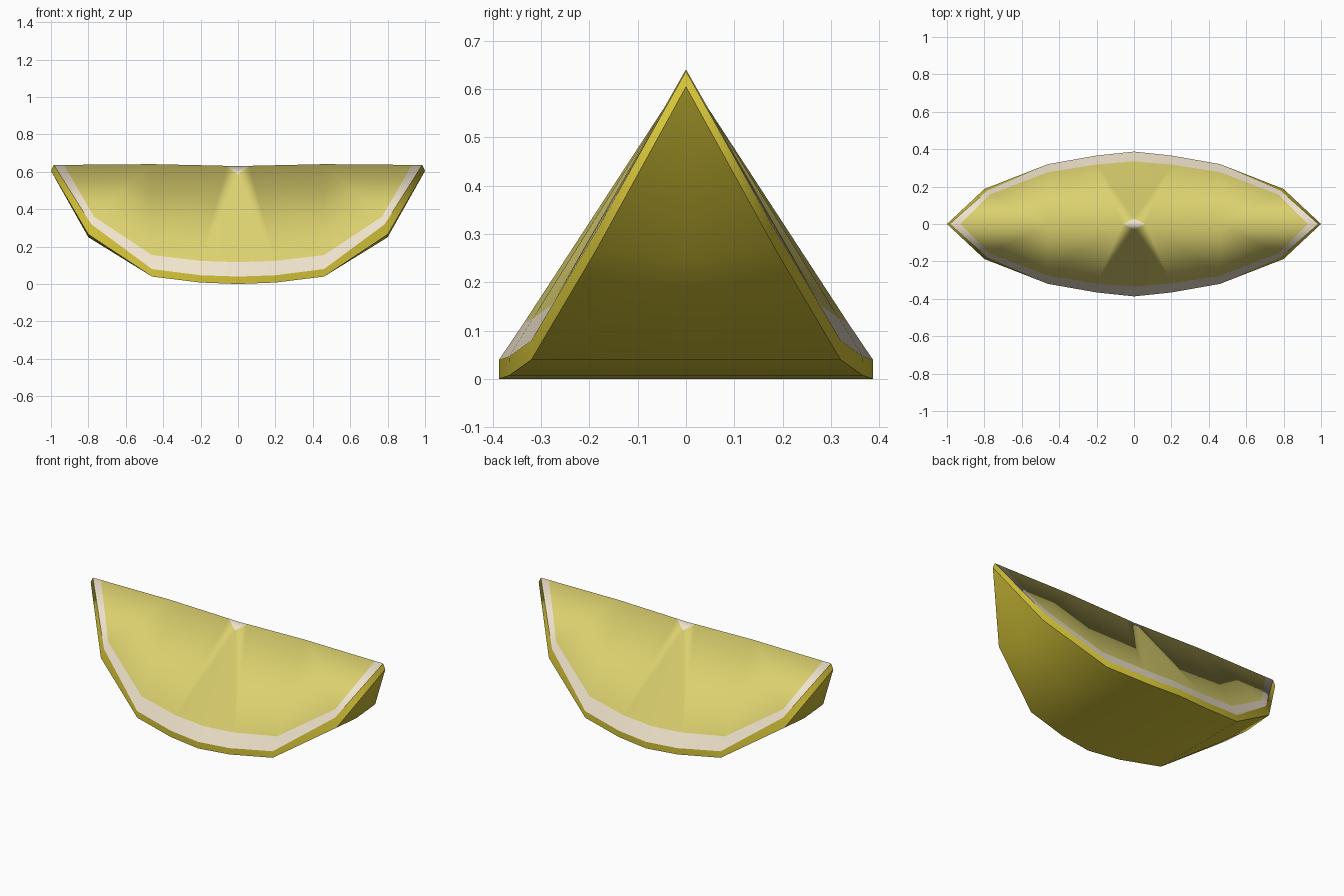
import bpy, bmesh, math

if "Cube" in bpy.data.objects:
    bpy.data.objects.remove(bpy.data.objects["Cube"])


def make_part(name, color, strips):
    """Quarter surface (x>=0, y>=0) from pairs of lower/upper rows, mirrored in x and y."""
    bm = bmesh.new()
    verts = {}

    def vert(p):
        if p not in verts:
            verts[p] = bm.verts.new(p)
        return verts[p]

    for low, up in strips:
        for i in range(len(low) - 1):
            corners = list(dict.fromkeys((low[i + 1], low[i], up[i], up[i + 1])))
            if len(corners) > 2:
                bm.faces.new([vert(p) for p in corners])
    mesh = bpy.data.meshes.new(name)
    bm.to_mesh(mesh)
    bm.free()
    obj = bpy.data.objects.new(name, mesh)
    bpy.context.collection.objects.link(obj)

    mat = bpy.data.materials.new(name + "_color")
    mat.diffuse_color = (*color, 1)
    mat.use_nodes = True
    mat.node_tree.nodes["Principled BSDF"].inputs["Base Color"].default_value = mat.diffuse_color
    mesh.materials.append(mat)

    bpy.ops.object.select_all(action='DESELECT')
    obj.select_set(True)
    bpy.context.view_layer.objects.active = obj
    bpy.ops.object.shade_smooth_by_angle(angle=math.radians(30))
    mirror = obj.modifiers.new("mirror", 'MIRROR')
    mirror.use_axis = (True, True, False)
    return obj


# Rows running from the middle of the wedge to its tip
belly = [(0, 0, 0), (.2, 0, .008), (.46, 0, .04), (.8, 0, .25), (1, 0, .605)]
rind_low = [(0, .387, 0), (.2, .365, .008), (.46, .32, .04), (.8, .187, .265), (1, 0, .605)]
rind_top = [(0, .387, .04), (.2, .366, .047), (.46, .32, .08), (.785, .178, .32), (.985, 0, .637)]
flesh_edge = [(0, .335, .117), (.2, .318, .124), (.46, .277, .155), (.77, .158, .36), (.93, 0, .637)]
ridge = [(0, .03, .585), (.06, 0, .632), (.46, 0, .641), (.8, 0, .638), (.93, 0, .637)]
core = [(0, 0, .63), (.06, 0, .632)]

# Peel: curved outside plus the thin cut rim
make_part("rind", (.66, .55, .04), [(belly, rind_low), (rind_low, rind_top)])
# White pith: border band and small core notch
make_part("pith", (.87, .77, .6), [(rind_top, flesh_edge), (ridge[:2], core)])
# Cut flesh faces
make_part("flesh", (.72, .64, .16), [(flesh_edge, ridge)])
